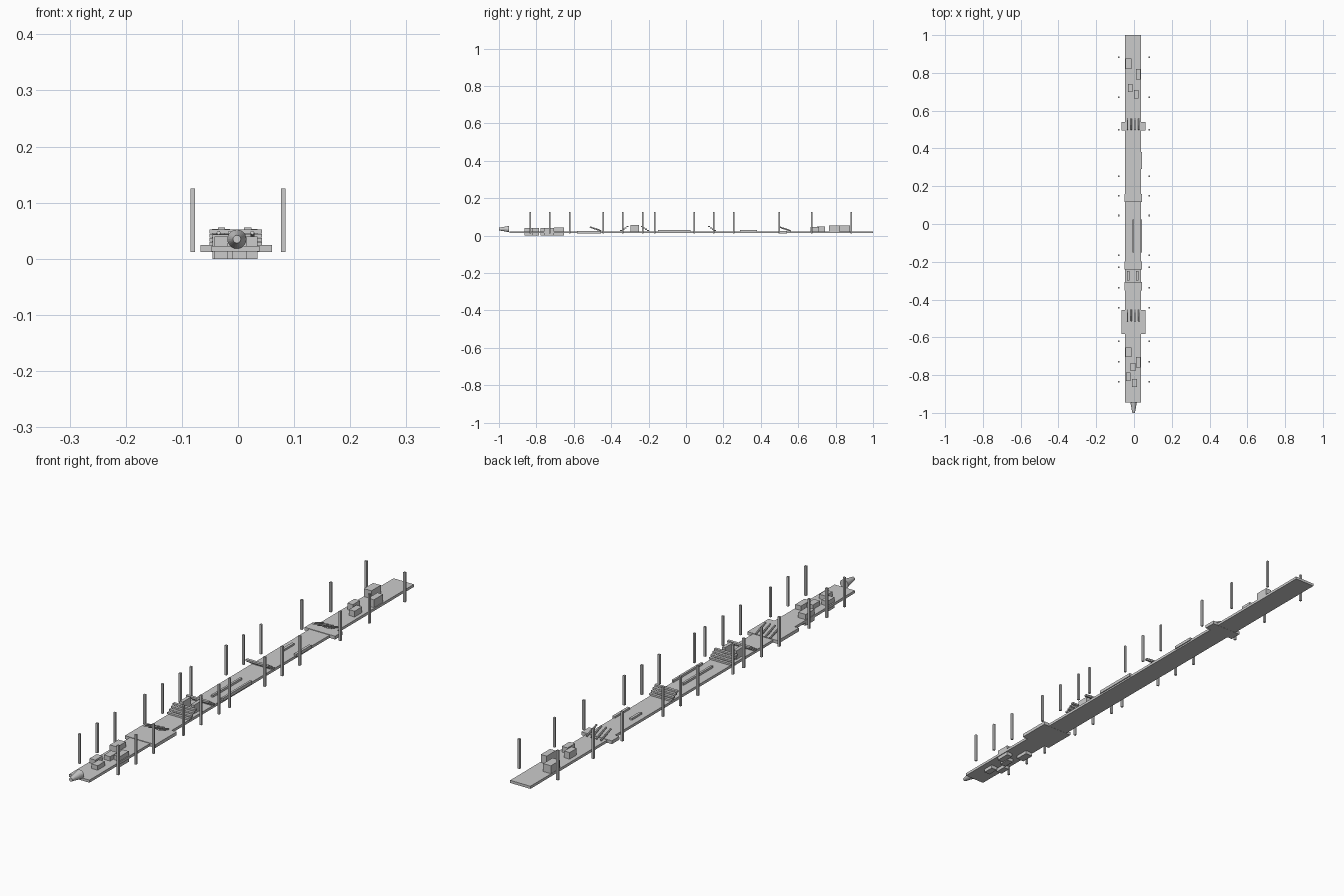
import bpy, bmesh, math
from mathutils import Matrix, Vector


def box(name, x0, x1, y0, y1, z0, z1):
    bm = bmesh.new()
    bmesh.ops.create_cube(bm, size=1)
    for v in bm.verts:
        v.co = Vector(((x0 + x1) / 2 + v.co.x * (x1 - x0),
                       (y0 + y1) / 2 + v.co.y * (y1 - y0),
                       (z0 + z1) / 2 + v.co.z * (z1 - z0)))
    return finish(name, bm)


def cone(name, r1, r2, depth, matrix, sides):
    bm = bmesh.new()
    bmesh.ops.create_cone(bm, cap_ends=True, segments=sides, radius1=r1,
                          radius2=r2, depth=depth, matrix=matrix)
    return finish(name, bm)


def finish(name, bm):
    me = bpy.data.meshes.new(name)
    bm.to_mesh(me)
    bm.free()
    ob = bpy.data.objects.new(name, me)
    bpy.context.collection.objects.link(ob)
    return ob


# long deck and the two wider platforms
TOP = 0.023
box("deck", -0.047, 0.038, -0.945, 1.0, 0.013, TOP)
box("front_platform", -0.067, 0.061, -0.582, -0.455, 0.0125, 0.025)
box("rear_platform", -0.067, 0.061, 0.495, 0.54, 0.0125, 0.025)

# tapered nose
cone("nose", 0.017, 0.007, 0.055,
     Matrix.Translation((-0.002, -0.9725, 0.035)) @ Matrix.Rotation(math.pi / 2, 4, 'X'), 24)

# posts along both sides
for y in (-0.834, -0.728, -0.622, -0.443, -0.337, -0.23, -0.166,
          0.045, 0.149, 0.254, 0.498, 0.672, 0.884):
    for x in (-0.081, 0.081):
        box("post", x - 0.004, x + 0.004, y - 0.004, y + 0.004, 0.0125, 0.125)

# crates passing through the front deck
for x0, x1, y0, y1, z1 in ((-0.045, -0.014, -0.705, -0.653, 0.043),
                           (0.011, 0.035, -0.76, -0.705, 0.040),
                           (-0.018, 0.008, -0.778, -0.735, 0.040),
                           (-0.042, -0.018, -0.83, -0.787, 0.040),
                           (-0.010, 0.015, -0.863, -0.82, 0.040)):
    box("front_crate", x0, x1, y0, y1, 0.0, z1)

# crates standing on the rear deck
for x0, x1, y0, y1, z1 in ((-0.046, -0.014, 0.82, 0.876, 0.053),
                           (0.011, 0.035, 0.765, 0.82, 0.053),
                           (-0.031, -0.008, 0.70, 0.742, 0.048),
                           (0.0, 0.024, 0.665, 0.71, 0.045)):
    box("rear_crate", x0, x1, y0, y1, TOP, z1)


# slanted rods in tidy rows
def rod_bank(y0):
    for row in range(3):
        for col in range(4):
            p = Vector((-0.0345 + 0.02 * col, y0 + 0.016 * row, 0.041 - 0.005 * row))
            m = Matrix.Translation(p) @ Matrix.Rotation(math.radians(68), 4, 'X')
            cone("slanted_rod", 0.0035, 0.0035, 0.03, m, 8)


rod_bank(-0.50)
rod_bank(0.513)


# open stairs, lowest tread at y_low, highest at y_high
def stairs(y_low, y_high, n=4):
    step = (y_high - y_low) / n
    for i in range(n):
        a, b = sorted((y_low + i * step, y_low + (i + 1) * step))
        z = TOP + 0.0072 * (i + 1)
        box("tread", -0.051, 0.043, a, b, z - 0.0065, z)


stairs(-0.352, -0.308)
stairs(-0.198, -0.24)
stairs(0.16, 0.117)

# blocks between the two stairs
box("block", -0.036, -0.023, -0.298, -0.25, TOP, 0.056)
box("block", 0.011, 0.024, -0.298, -0.25, TOP, 0.056)

# low bars lying along the deck
box("long_bar", 0.034, 0.042, -0.15, 0.025, TOP - 0.004, 0.031)
box("long_bar", -0.008, 0.0, -0.15, 0.025, TOP, 0.031)
box("short_bar", 0.032, 0.042, 0.29, 0.38, TOP - 0.004, 0.03)
box("short_bar", -0.025, -0.015, 0.3, 0.36, TOP, 0.03)
